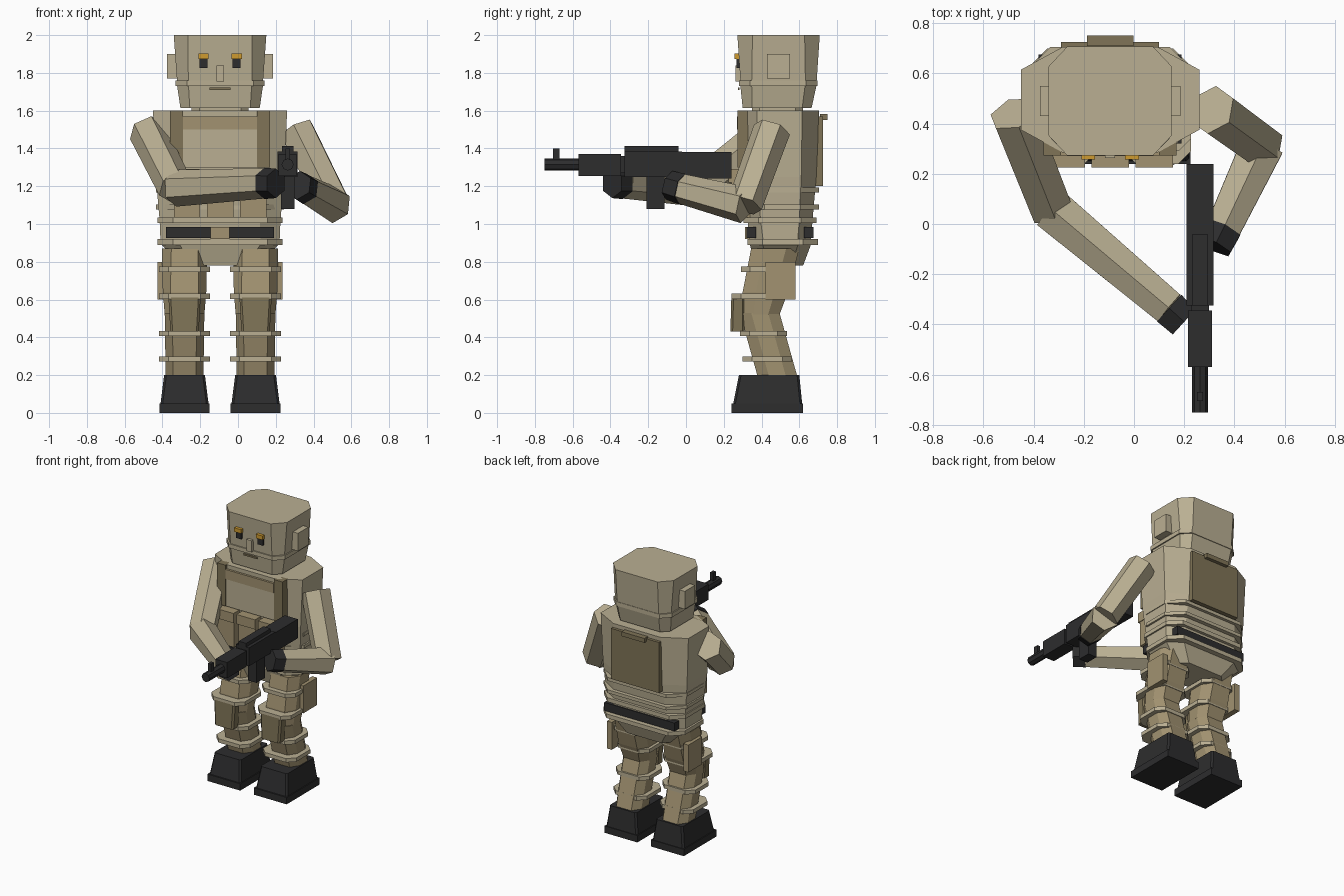
import bpy, bmesh
from math import pi
from mathutils import Vector

if "Cube" in bpy.data.objects:
    bpy.data.objects.remove(bpy.data.objects["Cube"], do_unlink=True)

MID = -0.095  # centre line of the body


def material(name, r, g, b):
    m = bpy.data.materials.new(name)
    m.use_nodes = True
    m.diffuse_color = (r, g, b, 1)
    m.node_tree.nodes["Principled BSDF"].inputs["Base Color"].default_value = (r, g, b, 1)
    return m


TAN = material("light tan", 0.49, 0.43, 0.29)
KHAKI = material("khaki", 0.36, 0.29, 0.165)
OLIVE = material("dark khaki", 0.215, 0.175, 0.095)
BLACK = material("charcoal", 0.026, 0.026, 0.027)
GOLD = material("amber", 0.62, 0.33, 0.03)


def finish(name, bm, mat):
    bmesh.ops.recalc_face_normals(bm, faces=bm.faces[:])
    me = bpy.data.meshes.new(name)
    bm.to_mesh(me)
    bm.free()
    me.materials.append(mat)
    ob = bpy.data.objects.new(name, me)
    bpy.context.collection.objects.link(ob)
    return ob


def box(name, x, y, z, mat):
    """Box from three (min, max) ranges."""
    bm = bmesh.new()
    bmesh.ops.create_cube(bm, size=1)
    for v in bm.verts:
        v.co = [(r[0] + r[1]) / 2 + c * (r[1] - r[0]) for r, c in zip((x, y, z), v.co)]
    return finish(name, bm, mat)


def loft(name, rings, mat, cx=MID):
    """Stack of chamfered rectangles: (z, half width, y front, y back, chamfer x, chamfer y)."""
    bm = bmesh.new()
    loops = []
    for z, w, f, b, c, d in rings:
        pts = [(-w + c, f), (w - c, f), (w, f + d), (w, b - d),
               (w - c, b), (-w + c, b), (-w, b - d), (-w, f + d)]
        loops.append([bm.verts.new((cx + x, y, z)) for x, y in pts])
    for low, high in zip(loops, loops[1:]):
        for i in range(8):
            j = (i + 1) % 8
            bm.faces.new((low[i], low[j], high[j], high[i]))
    bm.faces.new(loops[0])
    bm.faces.new(loops[-1])
    return finish(name, bm, mat)


def band(name, z, w, f, b, c, mat, h=0.015, cx=MID):
    return loft(name, [(z - h, w, f, b, c, c), (z + h, w, f, b, c, c)], mat, cx)


def limb(name, a, b, r1, r2, mat, sides=6):
    """Faceted tube between two points."""
    a, b = Vector(a), Vector(b)
    bm = bmesh.new()
    bmesh.ops.create_cone(bm, cap_ends=True, segments=sides, radius1=r1, radius2=r2,
                          depth=(b - a).length)
    bm.transform((b - a).to_track_quat("Z", "Y").to_matrix().to_4x4())
    bmesh.ops.translate(bm, verts=bm.verts[:], vec=(a + b) / 2)
    return finish(name, bm, mat)


def pair(half, s):
    """Range on one side of the body's centre line."""
    return tuple(sorted(MID + s * h for h in half))


# Head
loft("head", [(1.76, 0.228, 0.288, 0.692, 0.06, 0.06),
              (2.0, 0.245, 0.272, 0.708, 0.075, 0.08)], TAN)
band("head_band", 1.745, 0.236, 0.28, 0.695, 0.06, TAN)
loft("jaw", [(1.615, 0.21, 0.30, 0.665, 0.05, 0.05),
             (1.73, 0.227, 0.288, 0.69, 0.06, 0.06)], TAN)
loft("neck", [(1.58, 0.15, 0.35, 0.62, 0.04, 0.04), (1.62, 0.15, 0.35, 0.62, 0.04, 0.04)], TAN)
box("nose", pair((-0.02, 0.02), 1), (0.262, 0.30), (1.755, 1.84), TAN)
box("mouth", pair((-0.055, 0.055), 1), (0.275, 0.284), (1.71, 1.722), OLIVE)
for s, side in ((1, "left"), (-1, "right")):
    box(side + "_ear", pair((0.22, 0.28), s), (0.43, 0.55), (1.77, 1.9), TAN)
    box(side + "_eye", pair((0.067, 0.108), s), (0.268, 0.29), (1.825, 1.875), BLACK)
    box(side + "_brow", pair((0.06, 0.115), s), (0.256, 0.29), (1.873, 1.902), GOLD)

# Torso and hips
loft("torso", [(0.9, 0.315, 0.34, 0.66, 0.10, 0.07),
               (1.02, 0.32, 0.325, 0.67, 0.11, 0.07),
               (1.25, 0.34, 0.295, 0.69, 0.14, 0.08),
               (1.6, 0.355, 0.285, 0.705, 0.165, 0.09)], TAN)
loft("hips", [(0.78, 0.20, 0.37, 0.62, 0.06, 0.06),
              (0.9, 0.32, 0.335, 0.665, 0.10, 0.07)], TAN)
band("lower_waist_band", 0.905, 0.33, 0.325, 0.70, 0.08, TAN)
band("upper_waist_band", 1.02, 0.33, 0.305, 0.69, 0.08, TAN)
for i, z in enumerate((1.09, 1.18)):
    band("side_rib_%d" % (i + 1), z, 0.338, 0.315, 0.705, 0.1, TAN, 0.012)
box("front_belt", pair((-0.285, 0.285), 1), (0.32, 0.37), (0.925, 0.985), BLACK)
box("back_belt", pair((-0.285, 0.285), 1), (0.625, 0.675), (0.925, 0.985), BLACK)
box("buckle", pair((-0.05, 0.05), 1), (0.312, 0.34), (0.92, 0.985), KHAKI)

# Vest
box("chest_panel", pair((-0.195, 0.195), 1), (0.275, 0.32), (1.3, 1.5), TAN)
box("chest_strip", pair((-0.195, 0.195), 1), (0.27, 0.32), (1.5, 1.57), KHAKI)
for s, side in ((1, "left"), (-1, "right")):
    box(side + "_strap", pair((0.195, 0.265), s), (0.272, 0.335), (1.3, 1.6), OLIVE)
for i in (-1, 0, 1):
    c = MID + i * 0.175
    box("pouch_%d" % (i + 2), (c - 0.07, c + 0.07), (0.24, 0.34), (1.035, 1.25), KHAKI)
    box("pouch_flap_%d" % (i + 2), (c - 0.075, c + 0.075), (0.225, 0.32), (1.22, 1.29), KHAKI)
box("back_pack", pair((-0.195, 0.195), 1), (0.66, 0.725), (1.2, 1.57), OLIVE)
box("pack_handle", pair((-0.093, 0.093), 1), (0.71, 0.75), (1.55, 1.582), OLIVE)

# Legs
for s, side in ((1, "left"), (-1, "right")):
    cx = MID + s * 0.188
    loft(side + "_shin", [(0.19, 0.10, 0.38, 0.59, 0.04, 0.06),
                          (0.53, 0.105, 0.285, 0.495, 0.04, 0.06)], KHAKI, cx)
    loft(side + "_thigh", [(0.52, 0.105, 0.295, 0.495, 0.04, 0.06),
                           (0.64, 0.115, 0.30, 0.54, 0.04, 0.07),
                           (0.87, 0.12, 0.345, 0.60, 0.05, 0.07)], KHAKI, cx)
    for n, (z, f, b) in enumerate(((0.285, 0.30, 0.56), (0.42, 0.285, 0.535),
                                   (0.617, 0.24, 0.53), (0.76, 0.29, 0.57))):
        band("%s_leg_strap_%d" % (side, n + 1), z, 0.135, f, b, 0.05, TAN, 0.014, cx)
    loft(side + "_knee_pad", [(0.43, 0.075, 0.235, 0.31, 0.012, 0.012),
                              (0.61, 0.085, 0.24, 0.31, 0.012, 0.012)], OLIVE, cx)
    box(side + "_thigh_pouch", pair((0.29, 0.33), s), (0.42, 0.58), (0.6, 0.8), KHAKI)
    loft(side + "_boot", [(0.05, 0.127, 0.25, 0.615, 0.012, 0.012),
                          (0.2, 0.108, 0.28, 0.60, 0.012, 0.012)], BLACK, cx)
    box(side + "_sole", (cx - 0.133, cx + 0.133), (0.24, 0.62), (0, 0.05), BLACK)

# Arms: shoulder, elbow, wrist, fingertips
arms = {"right": ((-0.48, 0.44, 1.49), (-0.33, 0.06, 1.19), (0.14, -0.335, 1.215), (0.2, -0.39, 1.215)),
        "left": ((0.31, 0.455, 1.5), (0.51, 0.31, 1.1), (0.355, -0.02, 1.185), (0.32, -0.09, 1.205))}
for side, (shoulder, elbow, wrist, tip) in arms.items():
    limb(side + "_upper_arm", shoulder, elbow, 0.1, 0.095, TAN)
    limb(side + "_forearm", elbow, wrist, 0.098, 0.08, TAN)
    limb(side + "_glove", wrist, tip, 0.083, 0.078, BLACK)

# Rifle
GX = 0.263


def gun_part(name, half, y, z):
    box(name, (GX - half, GX + half), y, z, BLACK)


gun_part("rifle_stock", 0.053, (-0.02, 0.24), (1.24, 1.38))
gun_part("rifle_receiver", 0.053, (-0.325, -0.02), (1.25, 1.385))
gun_part("rifle_top_rail", 0.03, (-0.325, -0.04), (1.38, 1.412))
gun_part("rifle_handguard", 0.048, (-0.57, -0.345), (1.255, 1.37))
gun_part("rifle_neck", 0.035, (-0.36, -0.31), (1.27, 1.36))
gun_part("rifle_magazine", 0.035, (-0.21, -0.115), (1.08, 1.26))
gun_part("rifle_sight", 0.012, (-0.705, -0.67), (1.33, 1.4))
limb("rifle_barrel", (GX, -0.56, 1.315), (GX, -0.75, 1.315), 0.032, 0.032, BLACK, 8)
